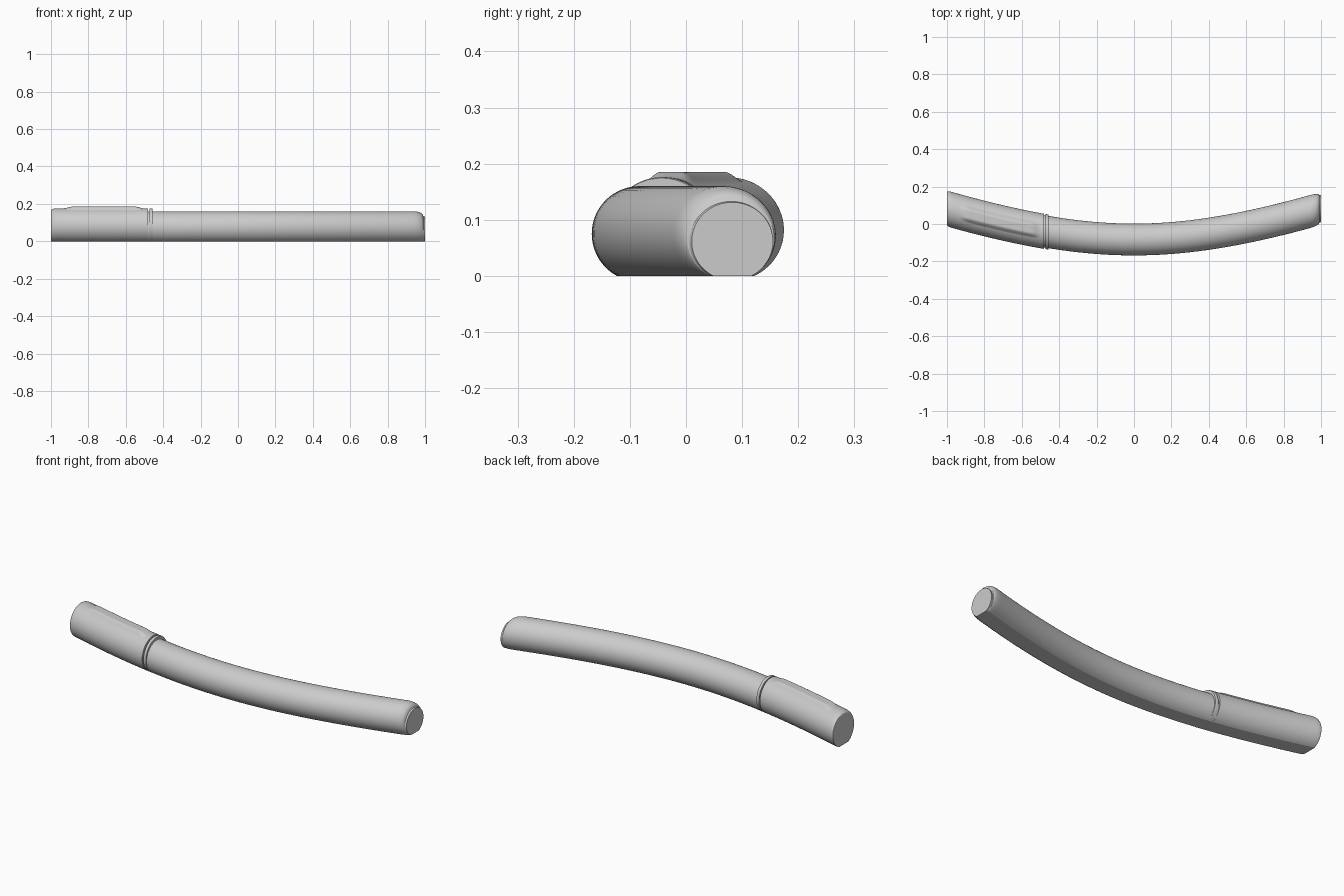
import bpy, bmesh, math

cube = bpy.data.objects.get("Cube")
if cube:
    bpy.data.objects.remove(cube)

grey = bpy.data.materials.new("light_grey")
grey.use_nodes = True
grey.diffuse_color = (0.6, 0.6, 0.6, 1)
grey.node_tree.nodes["Principled BSDF"].inputs["Base Color"].default_value = (0.6, 0.6, 0.6, 1)

BODY = (0.085, 0.075)   # radius, height of the centre
CAP = (0.0925, 0.0835)


def bend(x):
    """Sideways position of the centre line."""
    return -0.083 + 0.4 * (math.sqrt(x * x + 1) - 1)


def stretch(x):
    """Widening of an upright cut through the slanted tube."""
    slope = 0.4 * x / math.sqrt(x * x + 1)
    return math.sqrt(1 + slope * slope)


def flat_round(section, scale=1.0, n=64):
    """Circle cut flat at the ground, scaled about the ground."""
    r, h = section
    start = -math.asin(h / r)
    sweep = math.pi - 2 * start
    pts = []
    for i in range(n + 1):
        a = start + sweep * i / n
        z = h + r * math.sin(a)
        pts.append((r * math.cos(a) * scale, max(z, 0) * scale))
    return pts


def loft(name, stations):
    """Skin upright sections along the bent centre line."""
    bm = bmesh.new()
    rings = []
    for x, pts in stations:
        w = stretch(x)
        rings.append([bm.verts.new((x, bend(x) + y * w, z)) for y, z in pts])
    n = len(rings[0])
    for a, b in zip(rings, rings[1:]):
        for i in range(n):
            j = (i + 1) % n
            bm.faces.new((a[i], a[j], b[j], b[i]))
    bm.faces.new(rings[0])
    bm.faces.new(rings[-1])
    bmesh.ops.recalc_face_normals(bm, faces=bm.faces)
    mesh = bpy.data.meshes.new(name)
    bm.to_mesh(mesh)
    bm.free()
    mesh.materials.append(grey)
    obj = bpy.data.objects.new(name, mesh)
    bpy.context.collection.objects.link(obj)
    bpy.ops.object.select_all(action="DESELECT")
    obj.select_set(True)
    bpy.context.view_layer.objects.active = obj
    bpy.ops.object.shade_smooth_by_angle(angle=math.radians(22))
    return obj


def span(a, b, n):
    return [a + (b - a) * i / n for i in range(n + 1)]


# Long body with a rounded far end
body = [(x, flat_round(BODY)) for x in span(-0.5, 0.94, 40)]
for i in range(1, 9):
    a = math.pi / 2 * i / 8
    body.append((0.94 + 0.05 * math.sin(a), flat_round(BODY, 1 - 0.15 * (1 - math.cos(a)))))
body.append((0.992, flat_round(BODY, 0.83)))
body.append((1.0, flat_round(BODY, 0.82)))
loft("body", body)

# Cap with a small rounded end
cap = []
for i in range(7):
    a = math.pi / 2 * i / 6
    cap.append((-0.972 - 0.028 * math.cos(a), flat_round(CAP, 0.93 + 0.07 * math.sin(a))))
cap += [(x, flat_round(CAP)) for x in span(-0.95, -0.48, 14)]
loft("cap", cap)

# Thin collar beside the cap
loft("collar", [(-0.472, flat_round(CAP, 0.99)), (-0.469, flat_round(CAP)),
                (-0.459, flat_round(CAP)), (-0.456, flat_round(CAP, 0.99))])


# Soft raised rib on top of the cap
def rib_section(rise, n=20):
    pts = [(0.045 - 0.09 * i / n, 0.0) for i in range(n + 1)]
    r, h = CAP
    out = []
    for y, _ in pts:
        t = min(1, max(0, (0.045 - abs(y)) / 0.027))
        ease = t * t * (3 - 2 * t)
        skin = h + math.sqrt(r * r - y * y) - 0.0005
        out.append((y, skin + (0.1855 - skin) * ease * rise))
    return out + [(-0.04, 0.15), (0.04, 0.15)]


rib = []
for x in span(-0.94, -0.5, 44):
    t = min(1, (x + 0.94) / 0.06, (-0.5 - x) / 0.05)
    t = max(0, t)
    rib.append((x, rib_section(t * t * (3 - 2 * t))))
loft("cap_rib", rib)
